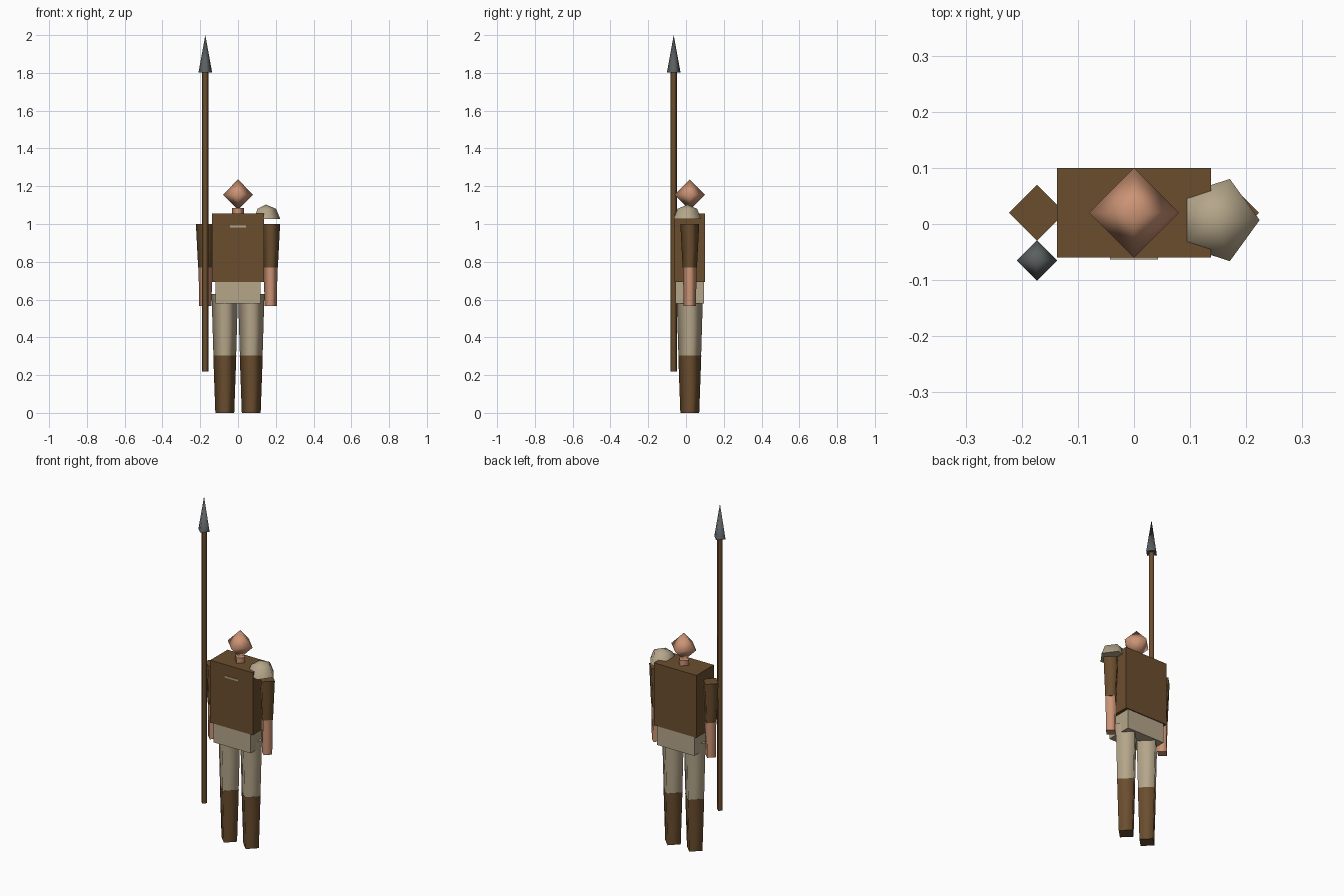
import bpy
import bmesh
import math
from mathutils import Matrix

cube = bpy.data.objects.get("Cube")
if cube:
    bpy.data.objects.remove(cube, do_unlink=True)


def make_material(name, rgb):
    mat = bpy.data.materials.new(name)
    mat.use_nodes = True
    color = (*rgb, 1)
    mat.diffuse_color = color
    bsdf = next(n for n in mat.node_tree.nodes if n.type == 'BSDF_PRINCIPLED')
    bsdf.inputs["Base Color"].default_value = color
    return mat


leather = make_material("brown leather", (0.147, 0.076, 0.028))
cloth = make_material("beige cloth", (0.462, 0.381, 0.254))
skin = make_material("skin", (0.60, 0.296, 0.178))
steel = make_material("dark steel", (0.102, 0.114, 0.114))

BODY_Y = 0.02


def finish(name, bm, mat):
    mesh = bpy.data.meshes.new(name)
    bmesh.ops.recalc_face_normals(bm, faces=bm.faces)
    bm.to_mesh(mesh)
    bm.free()
    mesh.materials.append(mat)
    obj = bpy.data.objects.new(name, mesh)
    bpy.context.collection.objects.link(obj)
    return obj


def box(name, mat, low, high):
    bm = bmesh.new()
    bmesh.ops.create_cube(bm, size=1)
    for v in bm.verts:
        v.co = [(a + b) / 2 + c * (b - a) for a, b, c in zip(low, high, v.co)]
    return finish(name, bm, mat)


def lathe(name, mat, center, profile, sides=4):
    """Stack of regular rings (radius, z); smooth sides, flat caps."""
    bm = bmesh.new()
    rings = []
    for r, z in profile:
        count = sides if r > 0 else 1
        angles = [math.tau * i / sides for i in range(count)]
        rings.append([bm.verts.new((center[0] + r * math.cos(a),
                                    center[1] + r * math.sin(a), z)) for a in angles])
    for lower, upper in zip(rings, rings[1:]):
        for i in range(sides):
            j = (i + 1) % sides
            corners = [lower[i % len(lower)], lower[j % len(lower)],
                       upper[j % len(upper)], upper[i % len(upper)]]
            bm.faces.new(list(dict.fromkeys(corners))).smooth = True
    for ring in (rings[0], rings[-1]):
        if len(ring) > 1:
            bm.faces.new(ring).smooth = False
    return finish(name, bm, mat)


# Trunk
box("torso", leather, (-0.137, -0.06, 0.692), (0.137, 0.10, 1.055))
box("hips", cloth, (-0.12, -0.055, 0.58), (0.12, 0.095, 0.70))
box("collar_trim", cloth, (-0.043, -0.063, 0.981), (0.043, -0.055, 0.991))

# Head and neck
lathe("neck", skin, (0, BODY_Y), [(0.032, 1.04), (0.032, 1.085)])
lathe("head", skin, (0, BODY_Y), [(0, 1.075), (0.08, 1.155), (0, 1.236)])

# Limbs on both sides
for side, sign in (("right", -1), ("left", 1)):
    arm = (sign * 0.173, BODY_Y)
    leg = (sign * 0.07, BODY_Y)
    lathe(side + "_sleeve", leather, arm, [(0.038, 0.77), (0.05, 1.0)])
    lathe(side + "_forearm", skin, arm, [(0.033, 0.567), (0.036, 0.78)])
    lathe(side + "_boot", leather, leg, [(0.05, 0), (0.061, 0.305)])
    lathe(side + "_trouser_leg", cloth, leg, [(0.06, 0.30), (0.07, 0.63)])

# Domed guard on the left shoulder
R = 0.077
lathe("shoulder_guard", cloth, (0.147, 0.007),
      [(R * math.cos(a), 1.026 + R * math.sin(a)) for a in (0, math.pi / 4)] + [(0, 1.026 + R)],
      sides=5)

# Spear
spear = (-0.173, -0.065)
lathe("spear_shaft", leather, spear, [(0.0175, 0.22), (0.0175, 1.81)])
lathe("spear_head", steel, spear, [(0.036, 1.803), (0, 2.0)])
